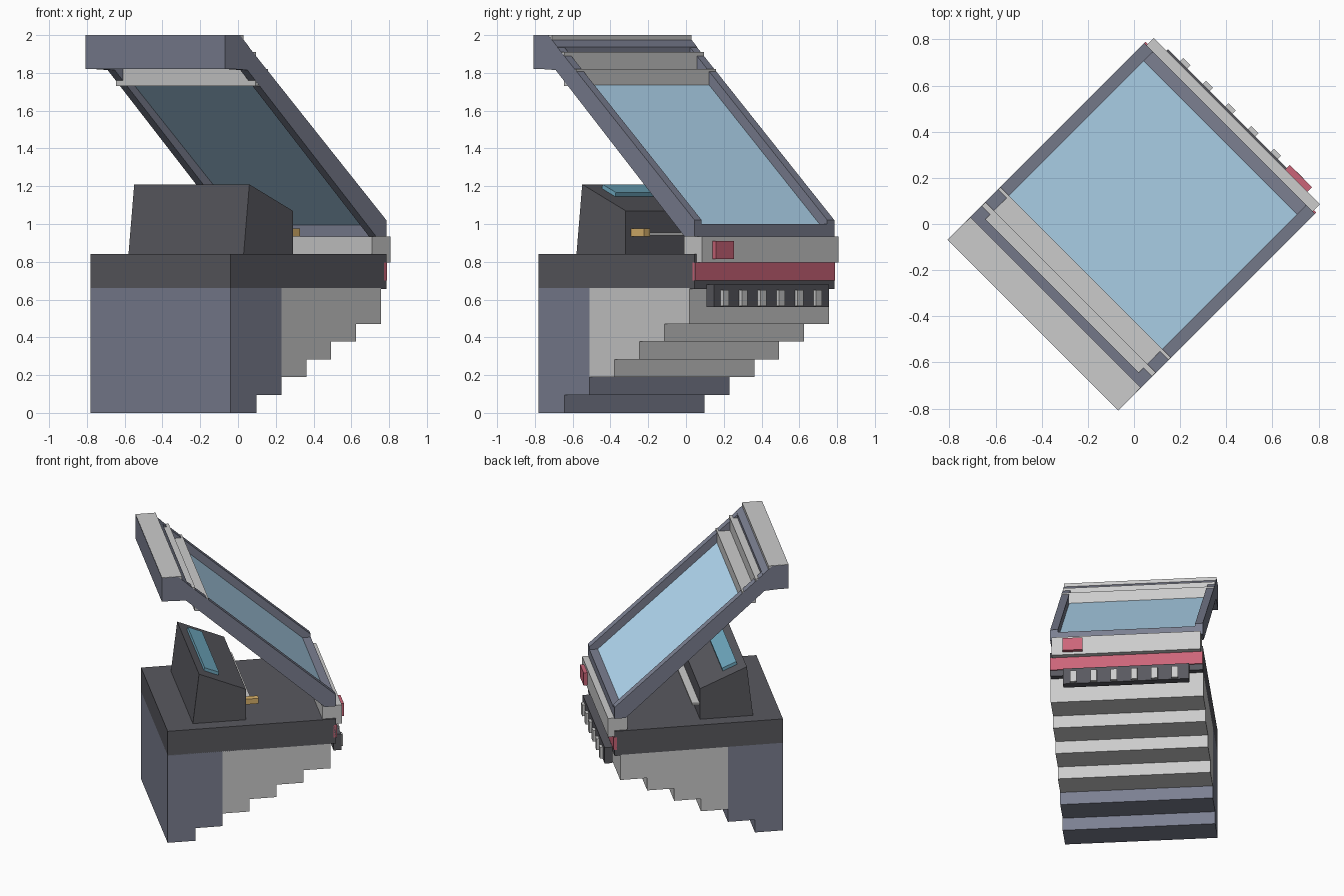
import bpy, bmesh, math

if "Cube" in bpy.data.objects:
    bpy.data.objects.remove(bpy.data.objects["Cube"])

S = math.sqrt(0.5)


def material(name, rgba):
    m = bpy.data.materials.new(name)
    m.diffuse_color = rgba
    m.use_nodes = True
    m.node_tree.nodes["Principled BSDF"].inputs["Base Color"].default_value = m.diffuse_color
    return m


NAVY = material("navy", (0.20, 0.215, 0.285, 1))
BLACK = material("black", (0.10, 0.10, 0.115, 1))
RED = material("red", (0.60, 0.13, 0.19, 1))
ORANGE = material("orange", (0.70, 0.45, 0.15, 1))
SCREEN = material("screen_blue", (0.16, 0.40, 0.53, 1))
GLASS = material("glass", (0.45, 0.70, 0.90, 0.75))


def prism(name, profile, v0, v1, mat=None):
    """Extrude a (length, height) profile across the width; the model sits turned 45 degrees."""
    bm = bmesh.new()
    rings = [[bm.verts.new(((u + v) * S, (u - v) * S, z)) for u, z in profile] for v in (v0, v1)]
    n = len(profile)
    bm.faces.new(rings[0])
    bm.faces.new(rings[1][::-1])
    for i in range(n):
        j = (i + 1) % n
        bm.faces.new((rings[0][j], rings[0][i], rings[1][i], rings[1][j]))
    bmesh.ops.recalc_face_normals(bm, faces=bm.faces)
    me = bpy.data.meshes.new(name)
    bm.to_mesh(me)
    bm.free()
    if mat:
        me.materials.append(mat)
    ob = bpy.data.objects.new(name, me)
    bpy.context.collection.objects.link(ob)
    return ob


def box(name, u0, u1, v0, v1, z0, z1, mat=None):
    return prism(name, [(u0, z0), (u1, z0), (u1, z1), (u0, z1)], v0, v1, mat)


W = 0.523    # half width of the body

# Stepped hull below the deck
prism("hull_rear", [(-0.58, 0), (-0.386, 0), (-0.386, 0.095), (-0.198, 0.095),
                    (-0.198, 0.66), (-0.58, 0.66)], -W, W, NAVY)
steps = [(-0.198, 0.19)]
for i, u in enumerate((-0.011, 0.174, 0.361, 0.548)):
    steps += [(u, 0.19 + 0.0935 * i), (u, 0.19 + 0.0935 * (i + 1))]
steps[-1] = (0.548, 0.66)
prism("hull_steps", steps + [(-0.198, 0.66)], -W, W)

# Deck and its trim
box("deck", -0.58, 0.587, -W, W, 0.655, 0.84, BLACK)
box("red_stripe", 0.57, 0.594, -W, W, 0.70, 0.795, RED)
box("canopy_sill", 0.495, 0.631, -0.51, 0.51, 0.795, 0.935)
box("red_lamp", 0.61, 0.658, 0.297, 0.433, 0.815, 0.91, RED)

# Vent grille under the nose
box("vent_bar", 0.587, 0.64, -0.432, 0.432, 0.56, 0.68, BLACK)
for i in range(6):
    v = -0.336 + 0.139 * i
    box(f"vent_rib_{i + 1}", 0.62, 0.66, v - 0.022, v + 0.022, 0.565, 0.65)

# Console with screen, lever and handle bar
prism("console", [(-0.389, 0.84), (-0.021, 0.84), (-0.021, 1.07), (-0.346, 1.21)],
      -0.431, 0.431, BLACK)
prism("console_screen", [(-0.30, 1.17), (-0.20, 1.127), (-0.19, 1.167), (-0.29, 1.21)],
      -0.335, 0.335, SCREEN)
box("console_lever", -0.03, 0.075, 0.345, 0.39, 0.935, 0.975, ORANGE)
box("handle_bar", -0.03, 0.03, -0.41, 0.33, 0.94, 0.955)

# Open canopy: side rails, header, foot bar and glass
rail = [(-0.507, 1.995), (0.587, 1.021), (0.587, 0.935), (0.51, 0.935), (-0.453, 1.815), (-0.55, 1.82)]
for side, v0, v1 in (("left", -W, -0.47), ("right", 0.47, W)):
    prism(f"canopy_rail_{side}", rail, v0, v1, NAVY)
prism("canopy_header", [(-0.62, 1.82), (-0.62, 1.998), (-0.507, 1.998), (-0.44, 1.938),
                        (-0.44, 1.82)], -W, W, NAVY)
box("canopy_foot", 0.525, 0.587, -0.48, 0.48, 0.935, 1.0, NAVY)
prism("canopy_glass", [(-0.38, 1.80), (0.535, 0.985), (0.535, 0.995), (-0.38, 1.81)],
      -0.471, 0.471, GLASS)

# Grey stepped strips at the top of the canopy
for i, (u0, u1) in enumerate(((-0.618, -0.48), (-0.50, -0.389), (-0.392, -0.297))):
    z = 2.0 - 0.09 * i
    box(f"canopy_strip_{i + 1}", u0, u1, -W + 0.001, W - 0.001, z - 0.09, z)
